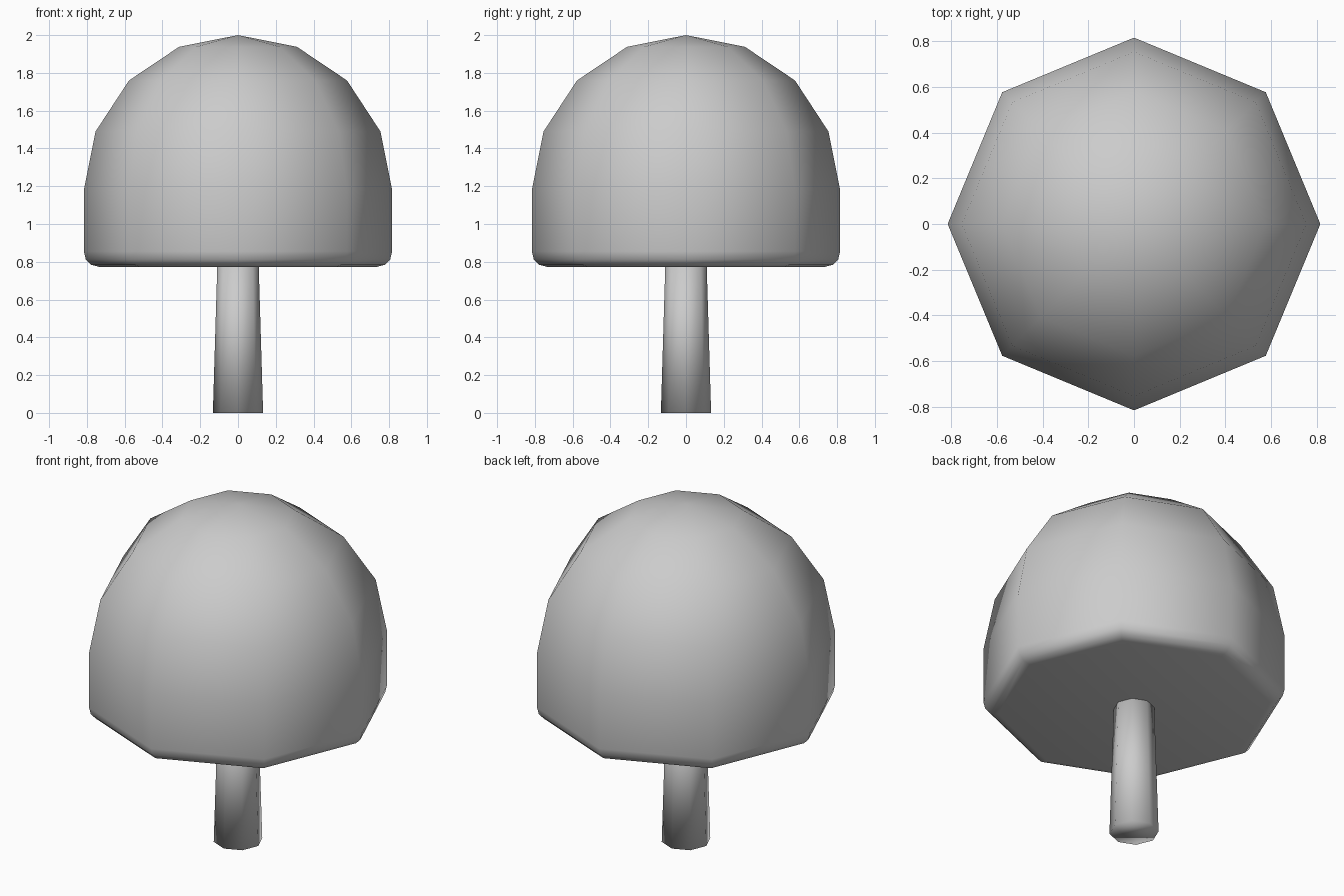
import bpy, bmesh
from math import cos, sin, tau

if "Cube" in bpy.data.objects:
    bpy.data.objects.remove(bpy.data.objects["Cube"])


def lathe(name, profile, sides):
    """Revolve (radius, z) points; a zero radius makes a pole, open ends are capped."""
    bm = bmesh.new()
    rings = []
    for r, z in profile:
        if r == 0:
            rings.append([bm.verts.new((0, 0, z))] * sides)
        else:
            rings.append([bm.verts.new((r * cos(tau * i / sides), r * sin(tau * i / sides), z))
                          for i in range(sides)])
    for a, b in zip(rings, rings[1:]):
        for i in range(sides):
            j = (i + 1) % sides
            bm.faces.new(list(dict.fromkeys((a[i], a[j], b[j], b[i]))))
    if profile[0][0] > 0:
        bm.faces.new(rings[0][::-1])
    if profile[-1][0] > 0:
        bm.faces.new(rings[-1])
    bmesh.ops.recalc_face_normals(bm, faces=bm.faces[:])
    for f in bm.faces:
        f.smooth = True
    mesh = bpy.data.meshes.new(name)
    bm.to_mesh(mesh)
    bm.free()
    obj = bpy.data.objects.new(name, mesh)
    bpy.context.collection.objects.link(obj)
    return obj


# Tapered trunk, reaching slightly into the foliage
lathe("trunk", [(0.133, 0), (0.109, 0.80)], 8)

# Eight-sided domed foliage with a rounded lower rim and flat underside
lathe("foliage", [(0.735, 0.773), (0.777, 0.784), (0.806, 0.813), (0.816, 0.855),
                  (0.816, 1.18), (0.754, 1.49), (0.577, 1.76), (0.312, 1.938), (0, 2.0)], 8)
